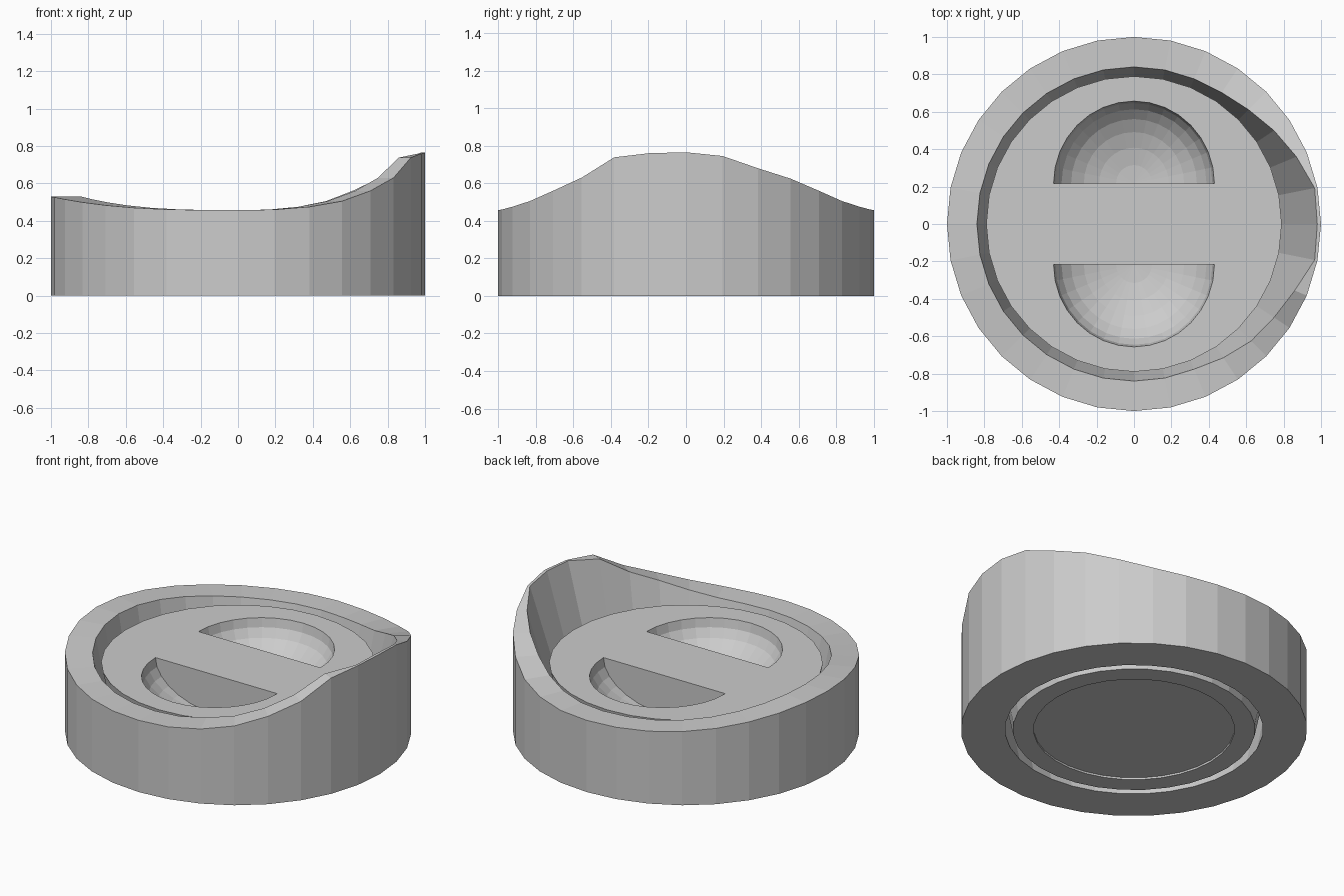
import bpy, bmesh
from math import cos, sin, pi

cube = bpy.data.objects.get("Cube")
if cube:
    bpy.data.objects.remove(cube)

SEGMENTS = 32
grey = bpy.data.materials.new("plain_grey")
grey.use_nodes = True
grey.diffuse_color = (0.6, 0.6, 0.6, 1)
grey.node_tree.nodes["Principled BSDF"].inputs["Base Color"].default_value = (0.6, 0.6, 0.6, 1)


def make_object(name, bm):
    bmesh.ops.recalc_face_normals(bm, faces=bm.faces[:])
    mesh = bpy.data.meshes.new(name)
    bm.to_mesh(mesh)
    bm.free()
    obj = bpy.data.objects.new(name, mesh)
    bpy.context.collection.objects.link(obj)
    mesh.materials.append(grey)
    return obj


def add_loop(bm, radius, height):
    """Ring of vertices; radius and height are functions of the segment index."""
    loop = []
    for k in range(SEGMENTS):
        a = 2 * pi * k / SEGMENTS
        loop.append(bm.verts.new((radius(k) * cos(a), radius(k) * sin(a), height(k))))
    return loop


def bridge(bm, a, b):
    for k in range(SEGMENTS):
        n = (k + 1) % SEGMENTS
        bm.faces.new((a[k], a[n], b[n], b[k]))


def const(value):
    return lambda k: value


# Rim heights and inner radii, from the raised side round to the back and front
BACK_Z = [0.765, 0.745, 0.68, 0.625, 0.56, 0.505, 0.475, 0.46]
FRONT_Z = [0.765, 0.76, 0.738, 0.63, 0.56, 0.505, 0.475, 0.46]
BACK_R = [0.98, 0.985, 0.94, 0.90, 0.865, 0.845]
FRONT_R = [0.98, 0.985, 0.93, 0.90, 0.885, 0.86]


def rim_height(k):
    side = BACK_Z if k <= SEGMENTS // 2 else FRONT_Z
    step = min(k, SEGMENTS - k)
    if step < len(side):
        return side[step]
    return 0.457 + 0.073 * abs(cos(2 * pi * k / SEGMENTS)) ** 3


def rim_radius(k):
    side = BACK_R if k <= SEGMENTS // 2 else FRONT_R
    step = min(k, SEGMENTS - k)
    return side[step] if step < len(side) else 0.84


# Outer ring with a raised thumb lip and tapered bore
bm = bmesh.new()
loops = [
    add_loop(bm, const(1.0), const(0)),
    add_loop(bm, const(1.0), rim_height),
    add_loop(bm, rim_radius, rim_height),
    add_loop(bm, const(0.745), const(0)),
]
for i, loop in enumerate(loops):
    bridge(bm, loop, loops[(i + 1) % len(loops)])
make_object("outer_ring", bm)

# Tapered centre disc with a shallow recess underneath
bm = bmesh.new()
profile = [(0.79, 0.443), (0.70, 0.0), (0.58, 0.0), (0.58, 0.012)]
loops = [add_loop(bm, const(r), const(z)) for r, z in profile]
for a, b in zip(loops, loops[1:]):
    bridge(bm, a, b)
bm.faces.new(loops[0])
bm.faces.new(loops[-1])
disc = make_object("centre_disc", bm)


# Half-bowl finger pockets cut into the disc
def cut_pocket(name, direction):
    bm = bmesh.new()
    bmesh.ops.create_uvsphere(bm, u_segments=SEGMENTS, v_segments=14, radius=1)
    cut = bmesh.ops.bisect_plane(bm, geom=bm.verts[:] + bm.edges[:] + bm.faces[:],
                                 plane_co=(0, 0, 0), plane_no=(0, -direction, 0),
                                 clear_outer=True, dist=1e-5)
    edges = [e for e in bm.edges if e.is_boundary]
    bmesh.ops.holes_fill(bm, edges=edges, sides=0)
    for v in bm.verts:
        v.co = (v.co.x * 0.43, v.co.y * 0.44 + direction * 0.217, v.co.z * 0.25 + 0.443)
    cutter = make_object(name, bm)
    cutter.hide_render = True
    cutter.hide_viewport = True
    cutter.display_type = 'WIRE'
    mod = disc.modifiers.new(name, 'BOOLEAN')
    mod.operation = 'DIFFERENCE'
    mod.solver = 'EXACT'
    mod.object = cutter


cut_pocket("back_pocket_cutter", 1)
cut_pocket("front_pocket_cutter", -1)
